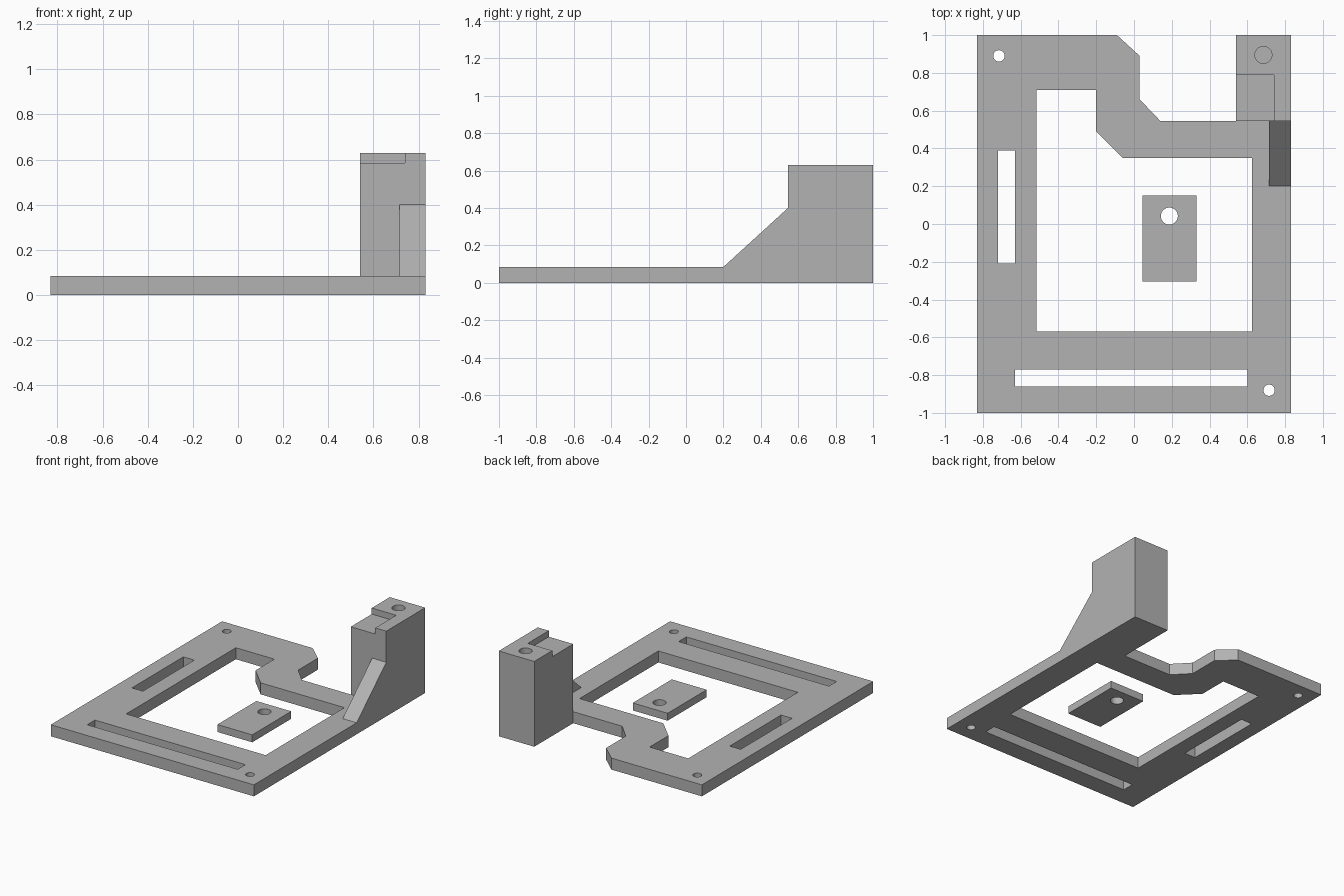
import bpy, bmesh, math
from mathutils import Matrix

if "Cube" in bpy.data.objects:
    bpy.data.objects.remove(bpy.data.objects["Cube"])

grey = bpy.data.materials.new("matte_grey")
grey.use_nodes = True
grey.diffuse_color = (0.45, 0.45, 0.45, 1)
grey.node_tree.nodes["Principled BSDF"].inputs["Base Color"].default_value = (0.45, 0.45, 0.45, 1)


def prism(name, outline, z0, z1):
    """Extrude a flat outline from z0 to z1."""
    bm = bmesh.new()
    face = bm.faces.new([bm.verts.new((x, y, z0)) for x, y in outline])
    top = bmesh.ops.extrude_face_region(bm, geom=[face])["geom"]
    for v in top:
        if isinstance(v, bmesh.types.BMVert):
            v.co.z = z1
    bmesh.ops.recalc_face_normals(bm, faces=bm.faces)
    mesh = bpy.data.meshes.new(name)
    bm.to_mesh(mesh)
    bm.free()
    mesh.materials.append(grey)
    ob = bpy.data.objects.new(name, mesh)
    bpy.context.collection.objects.link(ob)
    return ob


def rect(x0, x1, y0, y1):
    return [(x0, y0), (x1, y0), (x1, y1), (x0, y1)]


def circle(cx, cy, r, n=40):
    return [(cx + r * math.cos(i * math.tau / n), cy + r * math.sin(i * math.tau / n))
            for i in range(n)]


def combine(target, tool, operation):
    """Apply a boolean and discard the tool."""
    bpy.context.view_layer.objects.active = target
    mod = target.modifiers.new("combine", "BOOLEAN")
    mod.operation, mod.solver, mod.object = operation, "EXACT", tool
    bpy.ops.object.modifier_apply(modifier=mod.name)
    bpy.data.objects.remove(tool)


def cut(target, outline, z0=-0.1, z1=1):
    combine(target, prism("cutter", outline, z0, z1), "DIFFERENCE")


T = 0.085   # plate thickness
H = 0.63    # post height

# Base plate with stepped back edge
frame = prism("base_frame", [
    (-0.83, -1), (0.83, -1), (0.83, 1), (0.54, 1), (0.54, 0.545), (0.14, 0.545),
    (0.03, 0.66), (0.03, 0.89), (-0.09, 1), (-0.83, 1)], 0, T)

# Central window, slots and screw holes
cut(frame, [(-0.515, -0.57), (0.625, -0.57), (0.625, 0.35), (-0.06, 0.35),
            (-0.2, 0.49), (-0.2, 0.71), (-0.515, 0.71)])
cut(frame, rect(-0.72, -0.63, -0.21, 0.39))
cut(frame, rect(-0.63, 0.6, -0.86, -0.77))
cut(frame, circle(-0.715, 0.89, 0.03))
cut(frame, circle(0.715, -0.88, 0.03))

# Corner post with a notched top and a blind hole
post = prism("corner_post", rect(0.54, 0.83, 0.545, 1), 0, H)
cut(post, rect(0.4, 0.74, 0.4, 0.79), 0.585)
cut(post, circle(0.685, 0.895, 0.045), 0.38)
combine(frame, post, "UNION")

# Sloped gusset: side profile in (y, z), extruded along x
gusset = prism("gusset", [(0.2, T), (0.2, 0.04), (0.6, 0.04), (0.6, 0.4), (0.545, 0.4)], 0.715, 0.83)
gusset.data.transform(Matrix(((0, 0, 1, 0), (1, 0, 0, 0), (0, 1, 0, 0), (0, 0, 0, 1))))
combine(frame, gusset, "UNION")

# Loose clamping tab inside the window
tab = prism("loose_tab", rect(0.045, 0.33, -0.305, 0.15), 0, 0.055)
cut(tab, circle(0.187, 0.042, 0.045))

# Smooth hole walls, keep all edges crisp
for ob in (frame, tab):
    bpy.ops.object.select_all(action="DESELECT")
    ob.select_set(True)
    bpy.context.view_layer.objects.active = ob
    bpy.ops.object.shade_smooth_by_angle(angle=math.radians(25))
